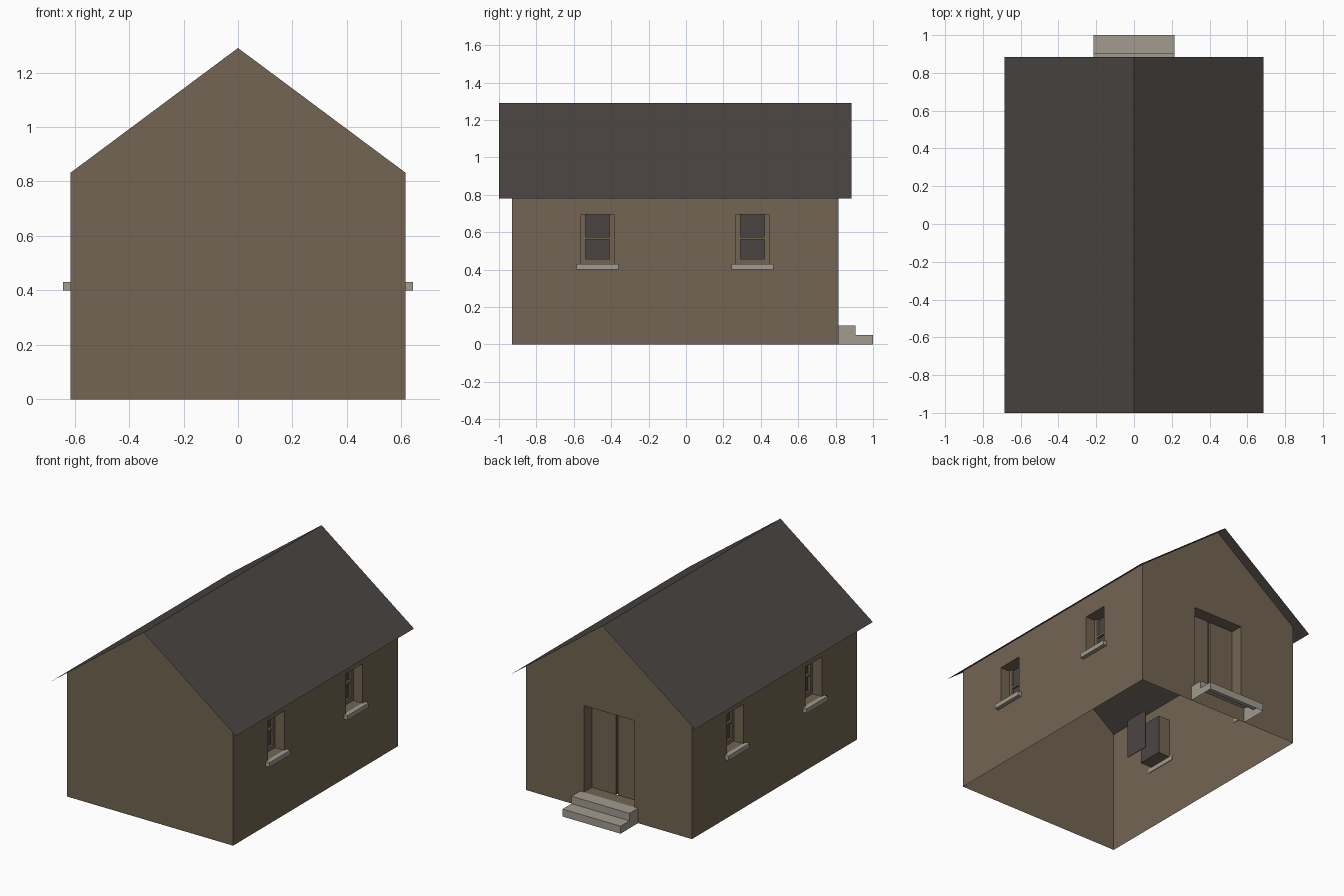
import bpy
import bmesh

cube = bpy.data.objects.get("Cube")
if cube:
    bpy.data.objects.remove(cube, do_unlink=True)


def material(name, rgb):
    m = bpy.data.materials.new(name)
    m.use_nodes = True
    color = (*rgb, 1)
    m.diffuse_color = color
    m.node_tree.nodes["Principled BSDF"].inputs["Base Color"].default_value = color
    return m


PLASTER = material("brown plaster", (0.17, 0.13, 0.084))
SLATE = material("dark slate", (0.071, 0.06, 0.053))
STONE = material("grey stone", (0.36, 0.328, 0.274))

# Main dimensions
HALF, FRONT, BACK = 0.615, -0.93, 0.815
EAVE, RIDGE = 0.832, 1.29
DEPTH = 0.085
WIN_Y, WIN_HALF, SILL, HEAD = (-0.473, 0.355), 0.0875, 0.43, 0.695
DOOR_HALF, DOOR_LOW, DOOR_TOP = 0.187, 0.1, 0.68


def sheet(name, polygons, mat):
    """Object from a few polygons, with shared corners merged."""
    bm = bmesh.new()
    for poly in polygons:
        bm.faces.new([bm.verts.new(p) for p in poly])
    bmesh.ops.remove_doubles(bm, verts=bm.verts, dist=0.0001)
    mesh = bpy.data.meshes.new(name)
    bm.to_mesh(mesh)
    bm.free()
    mesh.materials.append(mat)
    obj = bpy.data.objects.new(name, mesh)
    bpy.context.collection.objects.link(obj)
    return obj


def box(name, low, high, mat):
    bm = bmesh.new()
    bmesh.ops.create_cube(bm, size=1)
    for v in bm.verts:
        v.co = [high[i] if v.co[i] > 0 else low[i] for i in range(3)]
    mesh = bpy.data.meshes.new(name)
    bm.to_mesh(mesh)
    bm.free()
    mesh.materials.append(mat)
    obj = bpy.data.objects.new(name, mesh)
    bpy.context.collection.objects.link(obj)
    return obj


def pierced_wall(us, vs, holes, place):
    """Grid of quads in (u, v), leaving out the cells listed in holes."""
    quads = []
    for i in range(len(us) - 1):
        for j in range(len(vs) - 1):
            if (i, j) not in holes:
                ring = [(us[i], vs[j]), (us[i + 1], vs[j]),
                        (us[i + 1], vs[j + 1]), (us[i], vs[j + 1])]
                quads.append([place(u, v, 0) for u, v in ring])
    return quads


def reveal(u0, u1, v0, v1, place):
    """Four faces lining an opening, running inward."""
    ring = [(u0, v0), (u1, v0), (u1, v1), (u0, v1)]
    return [[place(*ring[k], 0), place(*ring[k], DEPTH),
             place(*ring[(k + 1) % 4], DEPTH), place(*ring[(k + 1) % 4], 0)]
            for k in range(4)]


# Front gable
sheet("front_wall", [[(-HALF, FRONT, 0), (HALF, FRONT, 0), (HALF, FRONT, EAVE),
                      (0, FRONT, RIDGE), (-HALF, FRONT, EAVE)]], PLASTER)


# Back gable with a doorway
def on_back(u, v, d):
    return (-u, BACK - d, v)


back = pierced_wall([-HALF, -DOOR_HALF, DOOR_HALF, HALF],
                    [0, DOOR_LOW, DOOR_TOP, EAVE], {(1, 1)}, on_back)
back.append([on_back(-HALF, EAVE, 0), on_back(HALF, EAVE, 0), on_back(0, RIDGE, 0)])
back += reveal(-DOOR_HALF, DOOR_HALF, DOOR_LOW, DOOR_TOP, on_back)
sheet("back_wall", back, PLASTER)

# Double door with a dark gap between the leaves
GAP = 0.007
for side, s in (("left", 1), ("right", -1)):
    xs = sorted((s * GAP, s * DOOR_HALF))
    box(side + "_door_leaf", (xs[0], BACK - DEPTH - 0.02, DOOR_LOW),
        (xs[1], BACK - DEPTH, DOOR_TOP), PLASTER)
box("door_gap", (-GAP, BACK - DEPTH - 0.02, DOOR_LOW),
    (GAP, BACK - DEPTH - 0.012, DOOR_TOP), SLATE)

# Side walls and their windows
for side, s in (("left", 1), ("right", -1)):
    def on_side(u, v, d):
        return (s * (HALF - d), s * u, v)

    def side_box(name, y0, y1, z0, z1, d0, d1, mat):
        xs = sorted((s * (HALF - d0), s * (HALF - d1)))
        box(side + "_" + name, (xs[0], y0, z0), (xs[1], y1, z1), mat)

    centres = sorted(s * y for y in WIN_Y)
    ends = sorted((s * FRONT, s * BACK))
    us = [ends[0]] + [c + k * WIN_HALF for c in centres for k in (-1, 1)] + [ends[1]]
    wall = pierced_wall(us, [0, SILL, HEAD, EAVE], {(1, 1), (3, 1)}, on_side)
    for c in centres:
        wall += reveal(c - WIN_HALF, c + WIN_HALF, SILL, HEAD, on_side)
    sheet(side + "_wall", wall, PLASTER)

    for y, tag in zip(WIN_Y, ("front", "back")):
        a, b = y - WIN_HALF, y + WIN_HALF
        near = DEPTH - 0.015
        side_box(tag + "_window_sill", y - 0.112, y + 0.112, 0.4, SILL + 0.001,
                 -0.027, 0.004, STONE)
        # Frame bars
        for bar, y0, y1, z0, z1 in (("stile_a", a, a + 0.023, SILL, HEAD),
                                    ("stile_b", b - 0.023, b, SILL, HEAD),
                                    ("bottom_rail", a, b, SILL, 0.457),
                                    ("middle_rail", a, b, 0.56, 0.575)):
            side_box(tag + "_window_" + bar, y0, y1, z0, z1, near, DEPTH, PLASTER)
        # Glass, and a dark blind hanging behind it
        side_box(tag + "_window_glass", a, b, SILL, HEAD, DEPTH, DEPTH + 0.004, SLATE)
        side_box(tag + "_window_blind", a, b, SILL, HEAD, 0.193, 0.197, SLATE)

# Thin gabled roof with overhang
RX, RZ, R0, R1 = 0.685, 0.78, -1.0, 0.885
sheet("roof", [[(s * RX, R0, RZ), (s * RX, R1, RZ), (0, R1, RIDGE), (0, R0, RIDGE)][::s]
               for s in (1, -1)], SLATE)

# Hollow two-tread steps at the door
profile = [(BACK, 0.1), (0.905, 0.1), (0.905, 0.05), (1.0, 0.05), (1.0, 0)]
SX = 0.215
treads = [[(-SX, *p), (SX, *p), (SX, *q), (-SX, *q)][::-1]
          for p, q in zip(profile, profile[1:])]
for s in (1, -1):
    treads.append([(s * SX, *p) for p in profile + [(BACK, 0)]][::-s])
sheet("door_steps", treads, STONE)
